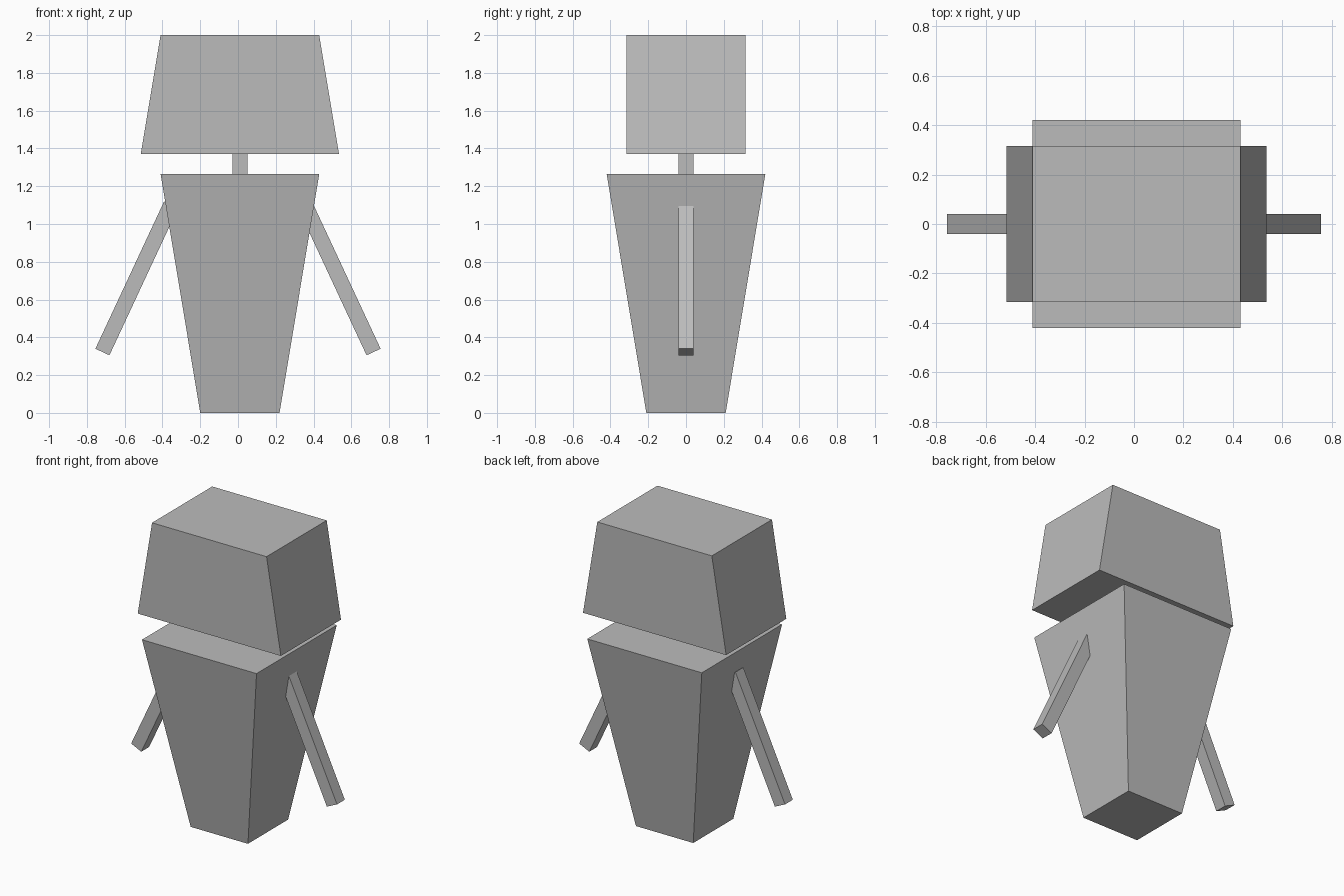
import bpy
import bmesh
from math import radians, sin, cos
from mathutils import Matrix

cube = bpy.data.objects.get("Cube")
if cube:
    bpy.data.objects.remove(cube, do_unlink=True)

# Single plain colour
grey = bpy.data.materials.new("plain grey")
colour = (0.5, 0.5, 0.5, 1)
grey.diffuse_color = colour
grey.use_nodes = True
grey.node_tree.nodes["Principled BSDF"].inputs["Base Color"].default_value = colour

AXIS_X = 0.01  # the trunk sits slightly off the middle of the arms


def tapered_box(name, base, top, z0, z1, x=AXIS_X):
    """Box whose base and top are (width, depth) rectangles."""
    bm = bmesh.new()
    bmesh.ops.create_cube(bm, size=1)
    for v in bm.verts:
        w, d = top if v.co.z > 0 else base
        v.co = (v.co.x * w + x, v.co.y * d, z1 if v.co.z > 0 else z0)
    mesh = bpy.data.meshes.new(name)
    bm.to_mesh(mesh)
    bm.free()
    mesh.materials.append(grey)
    obj = bpy.data.objects.new(name, mesh)
    bpy.context.collection.objects.link(obj)
    return obj


# Trunk, neck and head
tapered_box("body", (0.42, 0.42), (0.84, 0.84), 0, 1.265)
tapered_box("neck", (0.08, 0.08), (0.08, 0.08), 1.25, 1.38)
tapered_box("head", (1.05, 0.63), (0.84, 0.63), 1.37, 2)

# Arms: straight bars leaning inward from the hands to the shoulders
WIDTH, LENGTH, LEAN = 0.082, 0.86, radians(25)
hand_x = 0.755 - WIDTH / 2 * cos(LEAN)
hand_z = 0.305 + WIDTH / 2 * sin(LEAN)
for name, side in (("left_arm", 1), ("right_arm", -1)):
    arm = tapered_box(name, (WIDTH, WIDTH), (WIDTH, WIDTH), 0, LENGTH, x=0)
    arm.data.transform(Matrix.Translation((side * hand_x, 0, hand_z))
                       @ Matrix.Rotation(-side * LEAN, 4, 'Y'))
